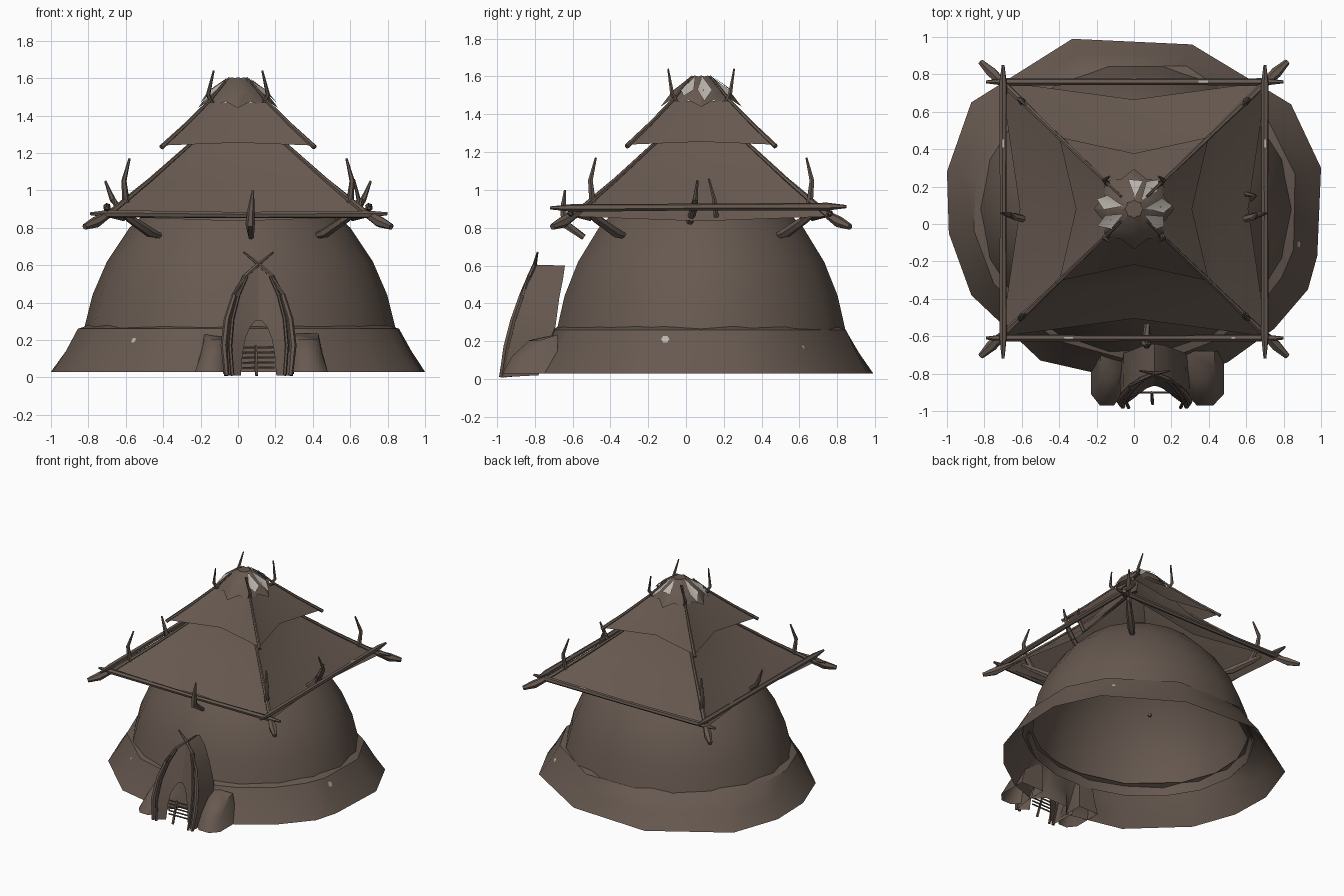
import bpy, math
from mathutils import Vector

if "Cube" in bpy.data.objects:
    bpy.data.objects.remove(bpy.data.objects["Cube"])

CY = 0.08      # centre of dome and roof in y
DX = 0.11      # centre of the doorway in x
SY = 0.96      # the roof is slightly shorter in y


def material(name, col):
    m = bpy.data.materials.new(name)
    m.diffuse_color = (*col, 1)
    m.use_nodes = True
    m.node_tree.nodes["Principled BSDF"].inputs["Base Color"].default_value = m.diffuse_color
    return m


BROWN = material("brown hide and wood", (0.135, 0.100, 0.080))
PALE = material("pale worn hide", (0.50, 0.46, 0.42))


def mesh(name, verts, faces, mat=BROWN, angle=40):
    me = bpy.data.meshes.new(name)
    me.from_pydata([tuple(v) for v in verts], [], faces)
    me.materials.append(mat)
    ob = bpy.data.objects.new(name, me)
    bpy.context.collection.objects.link(ob)
    bpy.context.view_layer.objects.active = ob
    ob.select_set(True)
    bpy.ops.object.shade_smooth_by_angle(angle=math.radians(angle))
    ob.select_set(False)
    return ob


def loft(name, rings, closed=True, caps=(False, False), mat=BROWN, angle=40, flip=False):
    n = len(rings[0])
    verts = [p for r in rings for p in r]
    faces = []
    for i in range(len(rings) - 1):
        for j in range(n if closed else n - 1):
            k = (j + 1) % n
            faces.append((i * n + j, i * n + k, (i + 1) * n + k, (i + 1) * n + j))
    if caps[0]:
        faces.append(tuple(reversed(range(n))))
    if caps[1]:
        faces.append(tuple(range(len(verts) - n, len(verts))))
    if flip:
        faces = [f[::-1] for f in faces]
    return mesh(name, verts, faces, mat, angle)


def stick(name, pts, radii, sides=6):
    pts = [Vector(p) for p in pts]
    rings = []
    for i, p in enumerate(pts):
        d = (pts[min(i + 1, len(pts) - 1)] - pts[max(i - 1, 0)]).normalized()
        u = d.cross(Vector((0.31, 0.22, 0.92)) if abs(d.z) < 0.8 else Vector((0, 1, 0))).normalized()
        v = d.cross(u)
        rings.append([p + radii[i] * (u * math.cos(a) + v * math.sin(a))
                      for a in (2 * math.pi * k / sides for k in range(sides))])
    return loft(name, rings, caps=(True, True))


def oval(rx, ry, z, n=18, cx=0.01):
    return [(cx + rx * math.cos(2 * math.pi * k / n), CY + ry * math.sin(2 * math.pi * k / n), z)
            for k in range(n)]


# domed hut wall, open underneath, with an inner lining
def dome(name, inset, flip):
    rings = [oval((0.86 - inset) * f, (0.80 - inset) * f, z - inset)
             for z in (0.22, 0.44, 0.62, 0.8, 0.95, 1.05, 1.09)
             for f in [math.sqrt(1 - (z / 1.1) ** 2)]]
    return loft(name, rings, caps=(False, True), angle=60, flip=flip)


dome("dome_wall", 0, False)
dome("dome_lining", 0.012, True)

# flared ground skirt, set back behind the doorway
outline = [(.28, -.82), (.5, -.74), (.75, -.56), (.93, -.35), (.98, -.17), (1, .3), (.84, .64),
           (.31, .96), (-.33, .99), (-.87, .65), (-1, .28), (-.99, -.05), (-.87, -.38),
           (-.5, -.73), (-.06, -.83), (.01, -.74), (.2, -.74)]


def on_oval(x, y, r, z):
    a = math.atan2((y - CY) / 0.8, x / 0.87)
    return Vector((0.01 + r * math.cos(a), CY + (r - .07) * math.sin(a), z))


low = [Vector((x, y, 0.03)) for x, y in outline]
top = [on_oval(x, y, .875, .26) for x, y in outline]
lip = [on_oval(x, y, .80, .285) for x, y in outline]
mid = [l.lerp(t, 0.52) for l, t in zip(low, top)]
for m in mid:
    m.z = 0.14
skirt = loft("ground_skirt", [low, mid, top, lip], angle=40)


# square hide roofs with sagging edges
def square(c, m, zc, zm):
    pts = []
    for sx, sy in ((-1, -1), (0, -1), (1, -1), (1, 0), (1, 1), (0, 1), (-1, 1), (-1, 0)):
        h, z = (c, zc) if sx and sy else (m, zm)
        pts.append((sx * h, CY + sy * h * SY, z))
    return pts


loft("lower_roof", [square(.71, .61, .86, .835), square(.47, .41, 1.05, 1.04),
                    square(.25, .23, 1.25, 1.25), square(.12, .11, 1.45, 1.45)], angle=30)
loft("upper_roof", [square(.40, .31, 1.24, 1.255), square(.28, .235, 1.35, 1.355),
                    square(.16, .14, 1.47, 1.47)], angle=30)


# ragged peak cap
def ragged(r0, r1, z0, z1, n=16):
    return [((r0, r1)[k % 2] * math.cos(2 * math.pi * k / n),
             CY + (r0, r1)[k % 2] * math.sin(2 * math.pi * k / n), (z0, z1)[k % 2])
            for k in range(n)]


loft("peak_cap", [ragged(.215, .175, 1.44, 1.475), ragged(.15, .14, 1.525, 1.53),
                  ragged(.08, .07, 1.58, 1.585), ragged(.05, .04, 1.605, 1.6)],
     caps=(False, True), angle=30)

# pale worn strips lying on the cap
for deg, r in ((5, .2), (50, .2), (85, .15), (165, .2), (205, .21), (330, .18)):
    a = math.radians(deg)
    o, t = Vector((math.cos(a), math.sin(a), 0)), Vector((-math.sin(a), math.cos(a), 0))
    c = Vector((0, CY, 0))
    ztip = 1.533 - (r - .15) * 1.25
    mesh("pale_strip", [c + o * .06 + Vector((0, 0, 1.602)), c + o * .155 + t * .045 + Vector((0, 0, 1.53)),
                        c + o * (r + .006) + Vector((0, 0, ztip)), c + o * .155 - t * .035 + Vector((0, 0, 1.53))],
         [(0, 3, 2), (0, 2, 1)], PALE)

# ridge poles, struts and horns on the four roof corners
for sx in (-1, 1):
    for sy in (-1, 1):
        def at(h, z, k=1.0):
            return (sx * h, CY + sy * h * SY * k, z)
        stick("lower_ridge_pole", [at(.82, .805), at(.76, .83), at(.68, .88), at(.47, 1.055),
                                   at(.25, 1.25)], [.016, .03, .018, .012, .01])
        stick("upper_ridge_pole", [at(.41, 1.23), at(.28, 1.35), at(.16, 1.47), at(.07, 1.58)],
              [.013, .011, .009, .007])
        stick("corner_strut", [at(.40, .75), at(.47, .775), at(.58, .85), at(.62, .88)],
              [.012, .028, .022, .012])
        stick("corner_horn", [at(.56, .83), at(.60, .95), at(.61, 1.05), at(.58, 1.17)],
              [.02, .019, .014, .006])
        stick("peak_horn", [at(.13, 1.45), at(.16, 1.51), at(.13, 1.64, 1.4)], [.013, .012, .005])

# eave beams on the four sides
for y in (-.61, .76):
    stick("cross_beam", [(-.79, y, .875), (-.7, y, .875), (0, y, .868), (.7, y, .872), (.8, y, .875)],
          [.008, .02, .017, .02, .008])
for x in (-.7, .7):
    stick("side_beam", [(x, -.72, .905), (x, -.6, .905), (x, .1, .91), (x, .75, .912), (x, .85, .912)],
          [.008, .021, .018, .021, .008])

# hooked horns in the middle of the eaves
stick("front_hook", [(.07, -.54, .75), (.065, -.64, .82), (.07, -.65, .9), (.08, -.64, 1.0)],
      [.016, .025, .018, .006])
for s in (-1, 1):
    stick("side_hook", [(s * .56, .02, .83), (s * .64, .04, .9), (s * .67, .05, .95), (s * .71, .06, 1.05)],
          [.018, .02, .016, .006])
stick("side_spike", [(.60, .16, .86), (.645, .15, .95), (.62, .12, 1.06)], [.014, .012, .005])

# doorway hood: front arch, inner arch and the edge against the dome, right half
arch = [(.17, -.975, .01), (.185, -.95, .17), (.17, -.915, .31), (.13, -.87, .44),
        (.075, -.83, .54), (0, -.80, .605)]
inner = [(.095, -.92, .01), (.085, -.91, .13), (.07, -.90, .21), (.045, -.88, .27),
         (.02, -.87, .30), (0, -.865, .305)]
rear = [(.19, -.78, .02), (.185, -.74, .15), (.165, -.69, .28), (.11, -.67, .43),
        (.06, -.65, .53), (.0, -.64, .60)]
for s in (-1, 1):
    def side(pts, k=1, dy=0):
        return [(DX + s * k * x, y + dy, z) for x, y, z in pts]
    loft("hood_cover", [side(arch), side(rear)], closed=False, flip=s > 0)
    loft("hood_front", [side(arch), side(inner)], closed=False, flip=s < 0)
    stick("hood_tusk", side(arch) + [(DX - s * .08, -.785, .67)],
          [.014, .018, .016, .014, .012, .011, .005])
    stick("hood_inner_pole", side(arch[:5], .82, -.005), [.01, .01, .009, .008, .007])
    # earth mounds sloping back to the wall on each side of the doorway
    x0, x1 = (-.23, -.06) if s < 0 else (.28, .48)

    def mound(i, yf, yb, z, zb):
        xa, xb = x0 + (i if s < 0 else 0), x1 - (i if s > 0 else 0)
        c = (xb - xa) * .28
        return [(xa, yf + .06, z), (xa + c, yf, z), (xb - c, yf, z), (xb, yf + .06, z),
                (xb, yb, zb), (xa, yb, zb)]
    loft("earth_mound", [mound(0, -.97, -.68, .03, .03), mound(.03, -.92, -.68, .12, .14),
                         mound(.05, -.83, -.68, .205, .235)], caps=(False, True), angle=60)

# low slatted gate in the doorway
for i in range(5):
    stick("gate_slat", [(DX - .085, -.90, .05 + i * .027), (DX + .085, -.90, .053 + i * .027)],
          [.006, .006], 5)
stick("gate_post", [(DX - .01, -.96, .01), (DX - .015, -.90, .17)], [.01, .008], 5)

# small pale worn patches on the skirt
bpy.context.view_layer.update()
for x, y, z, r in ((.9, -.11, .22, .022), (.73, .65, .19, .014), (-.61, -.6, .24, .016), (-.17, -.85, .2, .012)):
    ok, p, nrm, _ = skirt.closest_point_on_mesh((x, y, z))
    u = nrm.cross(Vector((0, 0, 1))).normalized()
    v = u.cross(nrm)
    ring = [p + nrm * .004 + r * (u * math.cos(k * math.pi / 3) + v * math.sin(k * math.pi / 3))
            for k in range(6)]
    mesh("pale_patch", ring, [(5, 4, 3, 2, 1, 0)], PALE)

# pale chips on the top of the beams
for x, y, z, a, b in ((.37, .76, .889, .025, .006), (-.35, -.61, .889, .025, .006), (.53, -.61, .891, .01, .006),
                      (-.7, .43, .931, .006, .022), (.7, .43, .931, .006, .022)):
    mesh("pale_chip", [(x - a, y - b, z), (x + a, y - b, z), (x + a, y + b, z), (x - a, y + b, z)],
         [(0, 1, 2, 3)], PALE)
